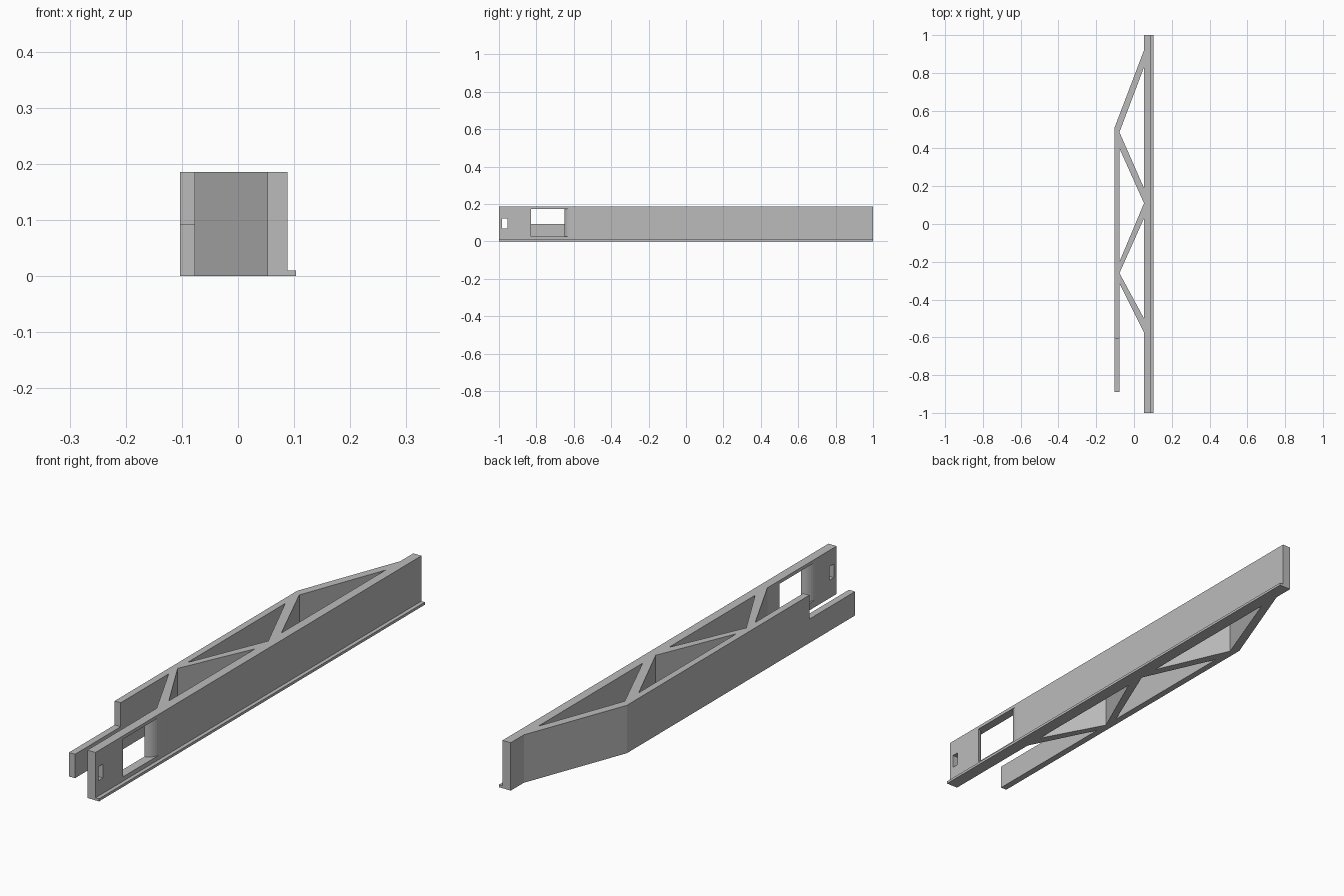
import bpy
import bmesh
import math

cube = bpy.data.objects.get("Cube")
if cube:
    bpy.data.objects.remove(cube, do_unlink=True)

grey = bpy.data.materials.new("light grey")
grey.use_nodes = True
colour = (0.5, 0.5, 0.5, 1)
grey.diffuse_color = colour
grey.node_tree.nodes["Principled BSDF"].inputs["Base Color"].default_value = colour

HEIGHT = 0.186
INNER, OUTER = 0.053, 0.088       # faces of the main wall
RAIL_OUT, RAIL_IN = -0.103, -0.077  # faces of the side rail


def prism(name, plan, z0=0.0, z1=HEIGHT):
    """Extrude a plan outline of (x, y) points upward."""
    bm = bmesh.new()
    base = bm.faces.new([bm.verts.new((x, y, z0)) for x, y in plan])
    top = bmesh.ops.extrude_face_region(bm, geom=[base])["geom"]
    verts = [v for v in top if isinstance(v, bmesh.types.BMVert)]
    bmesh.ops.translate(bm, vec=(0, 0, z1 - z0), verts=verts)
    bmesh.ops.recalc_face_normals(bm, faces=bm.faces)
    mesh = bpy.data.meshes.new(name)
    bm.to_mesh(mesh)
    bm.free()
    mesh.materials.append(grey)
    obj = bpy.data.objects.new(name, mesh)
    bpy.context.collection.objects.link(obj)
    return obj


def box(name, x0, x1, y0, y1, z0=0.0, z1=HEIGHT):
    return prism(name, [(x0, y0), (x1, y0), (x1, y1), (x0, y1)], z0, z1)


def cut(target, cutter):
    mod = target.modifiers.new(cutter.name, "BOOLEAN")
    mod.operation = "DIFFERENCE"
    mod.solver = "EXACT"
    mod.object = cutter
    cutter.hide_render = True
    cutter.hide_viewport = True
    cutter.hide_set(True)


# Main wall with its foot flange
wall = box("main_wall", INNER, OUTER, -1, 1)
box("foot_flange", OUTER, 0.103, -1, 1, 0, 0.01)

# Window whose two upright sides curve in opposite directions
STEPS = 8
thick = OUTER - INNER
arc = [i / STEPS * math.pi / 2 for i in range(STEPS + 1)]
rear = [(INNER + thick * math.sin(a), -0.60 - 0.05 * math.cos(a)) for a in arc]
front = [(OUTER - thick * math.sin(a), -0.875 + 0.045 * math.cos(a)) for a in arc]
plan = ([(INNER - 0.02, -0.65)] + rear + [(OUTER + 0.02, -0.60), (OUTER + 0.02, -0.83)]
        + front + [(INNER - 0.02, -0.875)])
cut(wall, prism("window_cutter", plan, 0.027, 0.173))
cut(wall, box("slot_cutter", 0, 0.2, -0.983, -0.955, 0.07, 0.123))

# Side rail: full height behind, half height at the front
prism("side_rail", [(RAIL_OUT, -0.61), (RAIL_IN, -0.61), (RAIL_IN, 0.486), (RAIL_OUT, 0.51)])
box("low_rail", RAIL_OUT, RAIL_IN, -0.89, -0.61, 0, HEIGHT / 2)

# Rear slanted wall joining the rail to the main wall
prism("rear_brace", [(RAIL_OUT, 0.51), (RAIL_IN, 0.486), (INNER, 0.83), (INNER, 0.92)])

# Zigzag braces: y range on the rail side, then on the main wall side
braces = {
    "upper_brace": (0.40, 0.486, 0.11, 0.19),
    "middle_brace": (-0.26, -0.20, 0.03, 0.11),
    "lower_brace": (-0.315, -0.26, -0.575, -0.50),
}
for name, (r0, r1, w0, w1) in braces.items():
    prism(name, [(RAIL_IN, r0), (INNER, w0), (INNER, w1), (RAIL_IN, r1)])

# Soft shading on the curved window sides
bpy.ops.object.select_all(action="DESELECT")
wall.select_set(True)
bpy.context.view_layer.objects.active = wall
bpy.ops.object.shade_smooth_by_angle(angle=math.radians(30))
